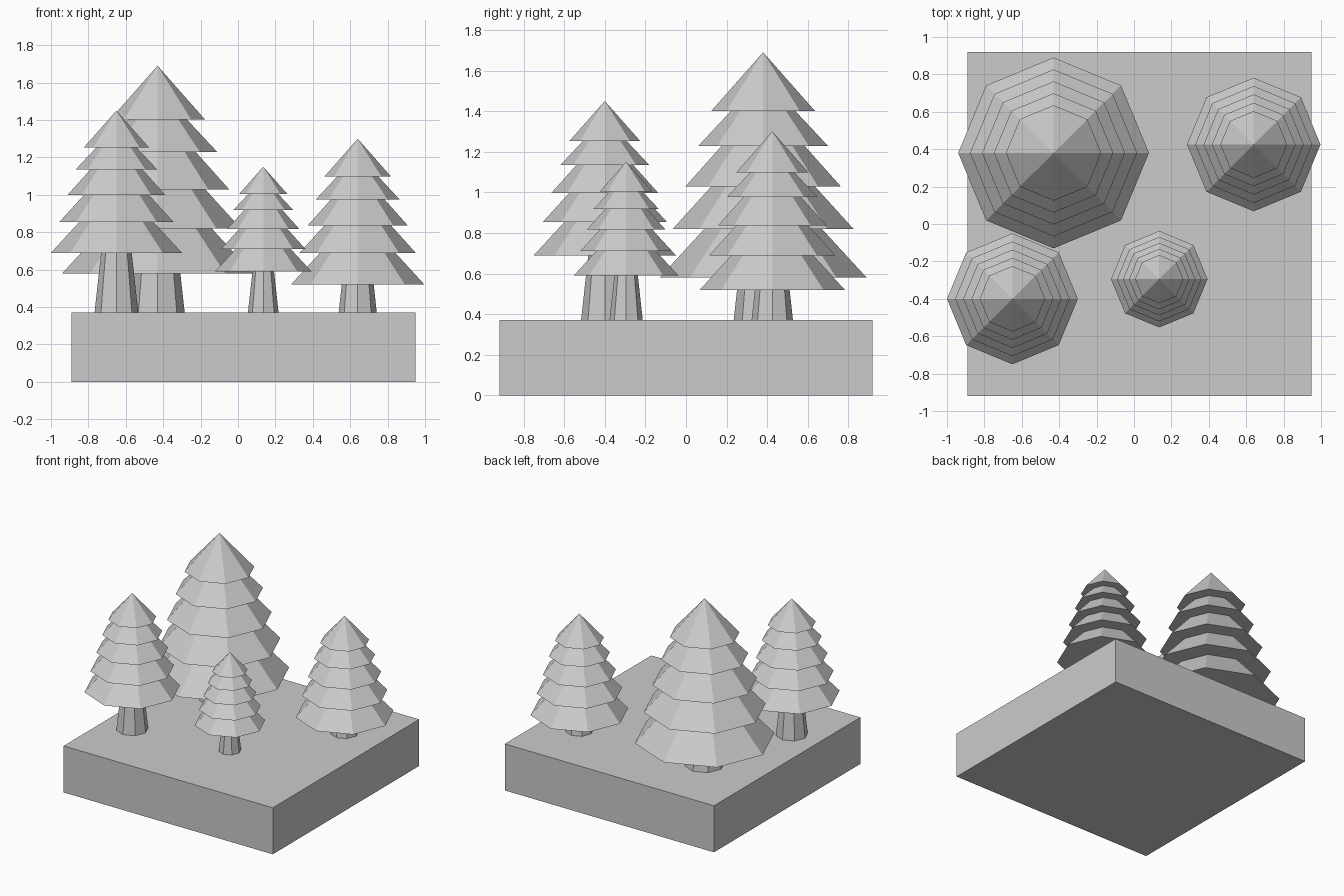
import bpy, bmesh, math
from mathutils import Vector

cube = bpy.data.objects.get("Cube")
if cube:
    bpy.data.objects.remove(cube, do_unlink=True)

GREY = (0.6, 0.6, 0.6, 1.0)
grey = bpy.data.materials.new("plain_grey")
grey.use_nodes = True
grey.diffuse_color = GREY
grey.node_tree.nodes["Principled BSDF"].inputs["Base Color"].default_value = GREY

GROUND = 0.37
SIDES = 8


def finish(name, bm, location):
    """Turn a bmesh into a flat shaded object."""
    bmesh.ops.recalc_face_normals(bm, faces=bm.faces)
    mesh = bpy.data.meshes.new(name)
    bm.to_mesh(mesh)
    bm.free()
    mesh.materials.append(grey)
    obj = bpy.data.objects.new(name, mesh)
    obj.location = location
    bpy.context.collection.objects.link(obj)
    return obj


def lathe(name, profile, location):
    """Spin a (radius, height) profile into an eight sided solid."""
    bm = bmesh.new()
    verts = [bm.verts.new((r, 0, z)) for r, z in profile]
    edges = [bm.edges.new(pair) for pair in zip(verts, verts[1:])]
    bmesh.ops.spin(bm, geom=verts + edges, cent=(0, 0, 0), axis=(0, 0, 1),
                   angle=math.tau, steps=SIDES, use_merge=False)
    bmesh.ops.remove_doubles(bm, verts=bm.verts, dist=0.0005)
    return finish(name, bm, location)


# Ground slab
bm = bmesh.new()
bmesh.ops.create_cube(bm, size=1)
bmesh.ops.scale(bm, vec=Vector((1.84, 1.84, GROUND)), verts=bm.verts)
finish("ground_slab", bm, (0.03, 0, GROUND / 2))

# Foliage tiers from the bottom: rim height, rim radius, radius where the tier above sits
TIERS = [(0, 1, 0.57), (0.215, 0.875, 0.5), (0.405, 0.75, 0.4),
         (0.585, 0.625, 0.31), (0.74, 0.5, 0)]


def pine(name, x, y, low, tip, radius, trunk_radius):
    tall = tip - low
    profile = [(0, 0)]
    for i, (height, rim, neck) in enumerate(TIERS):
        top = TIERS[i + 1][0] if i + 1 < len(TIERS) else 1
        profile += [(rim * radius, height * tall), (neck * radius, top * tall)]
    lathe(name + "_foliage", profile, (x, y, low))

    # Tapered trunk, tucked just into the foliage
    length = low - GROUND + 0.02
    thin = trunk_radius - 0.11 * length
    lathe(name + "_trunk", [(0, 0), (trunk_radius, 0), (thin, length), (0, length)],
          (x, y, GROUND))


pine("large_pine", -0.43, 0.38, 0.58, 1.69, 0.51, 0.145)
pine("front_pine", -0.65, -0.40, 0.69, 1.45, 0.35, 0.117)
pine("small_pine", 0.135, -0.295, 0.59, 1.15, 0.258, 0.082)
pine("side_pine", 0.64, 0.425, 0.52, 1.30, 0.357, 0.102)
